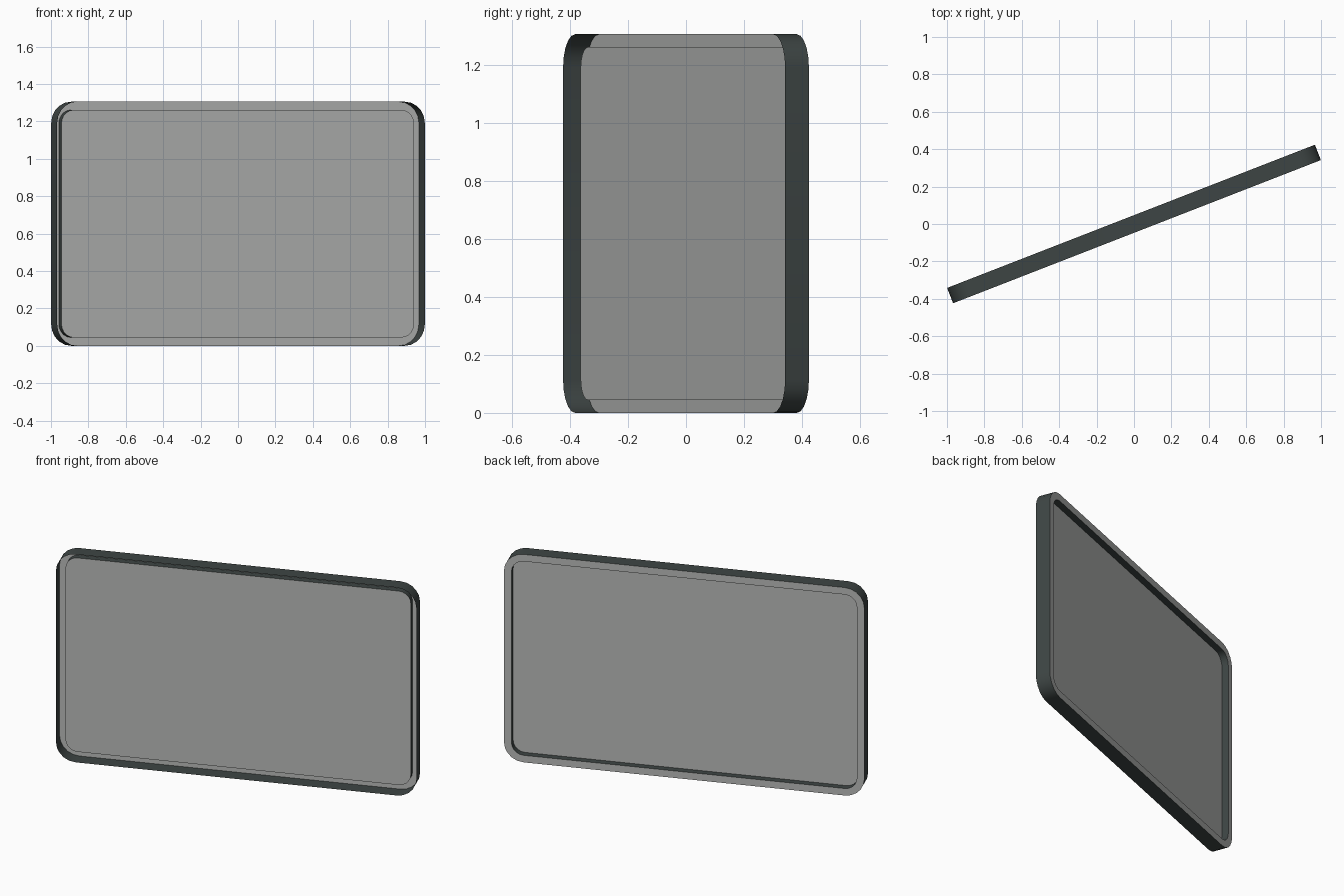
import bpy, bmesh, math
from mathutils import Matrix

if "Cube" in bpy.data.objects:
    bpy.data.objects.remove(bpy.data.objects["Cube"])

W, H, T = 2.11, 1.305, 0.088      # width, height, thickness
RIM, DEPTH = 0.044, 0.04          # rim width, panel recess from the back
ANGLE = math.radians(21.27)


def material(name, col):
    m = bpy.data.materials.new(name)
    m.diffuse_color = (*col, 1)
    m.use_nodes = True
    m.node_tree.nodes["Principled BSDF"].inputs["Base Color"].default_value = m.diffuse_color
    return m


dark = material("dark grey edge", (0.048, 0.060, 0.058))
light = material("light grey face", (0.47, 0.48, 0.47))


def loop(bm, inset, y, radius, n=5):
    """Rounded rectangle ring of vertices in the upright plane at depth y."""
    a, b = W / 2 - inset - radius, H / 2 - inset - radius
    vs = []
    for q, (sx, sz) in enumerate([(1, 1), (-1, 1), (-1, -1), (1, -1)]):
        for i in range(n + 1):
            t = math.pi / 2 * (q + i / n)
            vs.append(bm.verts.new((sx * a + radius * math.cos(t), y,
                                    H / 2 + sz * b + radius * math.sin(t))))
    return vs


def bridge(bm, a, b):
    for i in range(len(a)):
        j = (i + 1) % len(a)
        bm.faces.new((a[i], a[j], b[j], b[i]))


def finish(bm, name, mat):
    me = bpy.data.meshes.new(name)
    bm.to_mesh(me)
    bm.free()
    me.materials.append(mat)
    me.transform(Matrix.Rotation(ANGLE, 4, 'Z'))
    ob = bpy.data.objects.new(name, me)
    bpy.context.collection.objects.link(ob)
    bpy.context.view_layer.objects.active = ob
    ob.select_set(True)
    bpy.ops.object.shade_smooth_by_angle(angle=math.radians(35))
    ob.select_set(False)


R_OUT, R_IN = 0.115, 0.071
back, front, mid = T / 2, -T / 2, T / 2 - DEPTH

# outer wall, open at the front
bm = bmesh.new()
bridge(bm, loop(bm, 0, front, R_OUT), loop(bm, 0, back, R_OUT))
finish(bm, "outer_wall", dark)

# flat rim around the back
bm = bmesh.new()
bridge(bm, loop(bm, 0, back, R_OUT), loop(bm, RIM, back, R_IN))
finish(bm, "back_rim", light)

# short wall from the rim in to the recessed panel
bm = bmesh.new()
bridge(bm, loop(bm, RIM, back, R_IN), loop(bm, RIM, mid, R_IN))
finish(bm, "recess_wall", dark)

# recessed panel
bm = bmesh.new()
bm.faces.new(loop(bm, RIM, mid, R_IN))
finish(bm, "panel", light)
